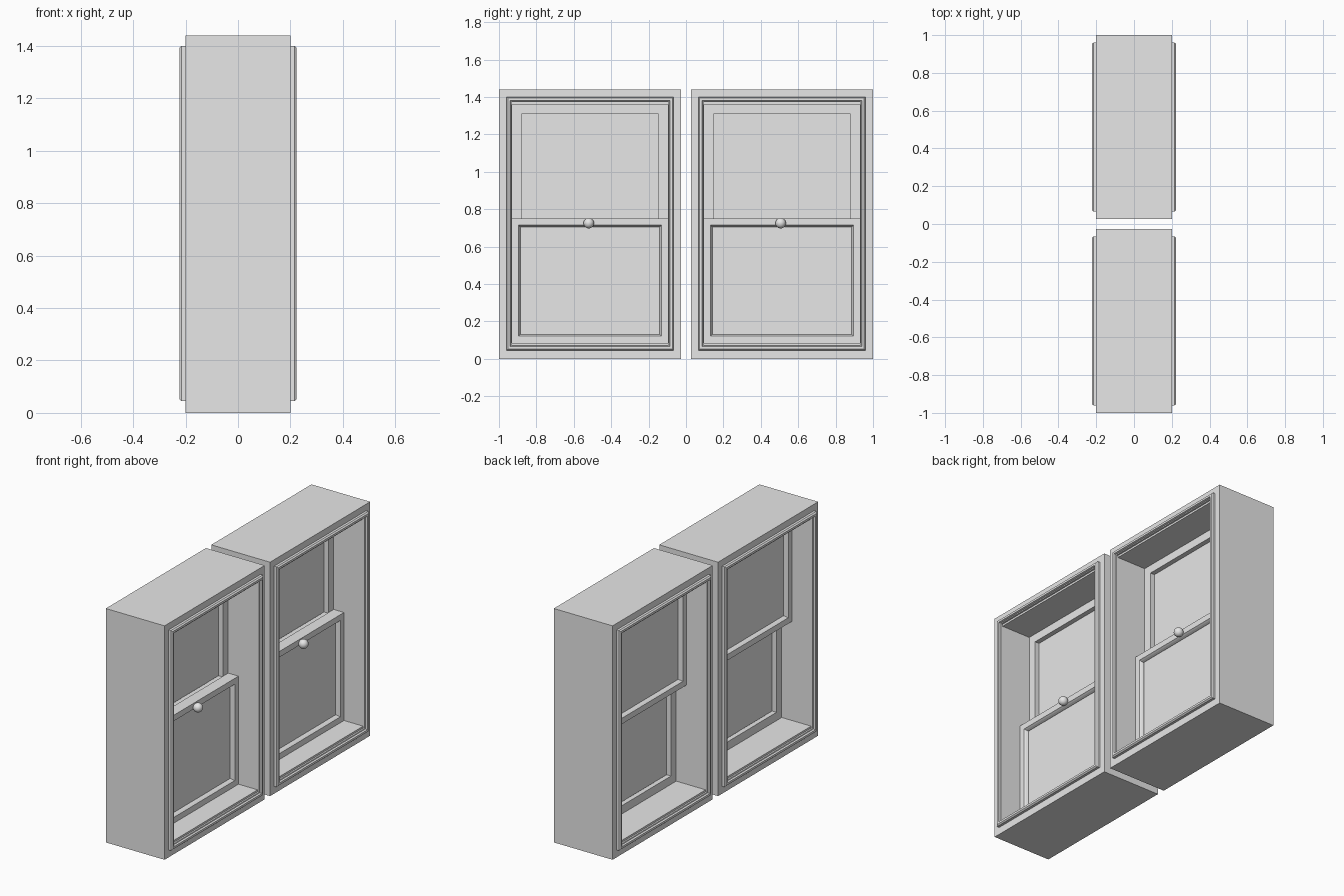
import bpy, bmesh
from mathutils import Vector

cube = bpy.data.objects.get("Cube")
if cube:
    bpy.data.objects.remove(cube, do_unlink=True)

grey = bpy.data.materials.new("light grey")
grey.use_nodes = True
grey.diffuse_color = (0.8, 0.8, 0.8, 1)
grey.node_tree.nodes["Principled BSDF"].inputs["Base Color"].default_value = grey.diffuse_color


def finish(name, bm):
    bmesh.ops.recalc_face_normals(bm, faces=bm.faces)
    mesh = bpy.data.meshes.new(name)
    bm.to_mesh(mesh)
    bm.free()
    mesh.materials.append(grey)
    obj = bpy.data.objects.new(name, mesh)
    bpy.context.collection.objects.link(obj)
    return obj


def ring(name, y, rect, profile):
    """Sweep a closed profile of (inset, x) around a rectangle (half width, bottom, top)."""
    half, low, high = rect
    bm = bmesh.new()
    loops = []
    for inset, x in profile:
        w, b, t = half - inset, low + inset, high - inset
        loops.append([bm.verts.new((x, y + s * w, z))
                      for s, z in ((-1, b), (1, b), (1, t), (-1, t))])
    for i, a in enumerate(loops):
        c = loops[(i + 1) % len(loops)]
        for k in range(4):
            n = (k + 1) % 4
            bm.faces.new((a[k], a[n], c[n], c[k]))
    return finish(name, bm)


def box(name, centre, size):
    bm = bmesh.new()
    bmesh.ops.create_cube(bm, size=1)
    bmesh.ops.scale(bm, vec=size, verts=bm.verts)
    bmesh.ops.translate(bm, vec=centre, verts=bm.verts)
    return finish(name, bm)


def sash(name, y, low, high, side):
    """Sash with a sloped glazing bead on its outer side and a square rebate inside."""
    rect = (0.418, low, high)
    profile = [(0, 0), (0, 0.07), (0.036, 0.07), (0.042, 0.06),
               (0.046, 0.05), (0.046, 0.03), (0.051, 0.03), (0.051, 0)]
    ring(name + "_frame", y, rect, [(i, side * x) for i, x in profile])
    box(name + "_glass", (side * 0.04, y, (low + high) / 2),
        (0.01, 0.75, high - low - 0.085))


def knob(name, y):
    bm = bmesh.new()
    bmesh.ops.create_uvsphere(bm, u_segments=24, v_segments=16, radius=0.028)
    bmesh.ops.translate(bm, vec=Vector((0.092, y, 0.725)), verts=bm.verts)
    for f in bm.faces:
        f.smooth = True
    finish(name, bm)


for label, y in (("front", -0.513), ("back", 0.513)):
    # Deep outer casing
    ring(label + "_casing", y, (0.487, 0, 1.44),
         [(0, -0.2), (0, 0.2), (0.069, 0.2), (0.069, -0.2)])
    # Bevelled trim on both faces
    for side, word in ((1, "left"), (-1, "right")):
        section = [(0, 0.19), (0, 0.215), (0.007, 0.223), (0.02, 0.223),
                   (0.023, 0.212), (0.028, 0.21), (0.028, 0.19)]
        ring(f"{label}_{word}_trim", y, (0.447, 0.045, 1.4),
             [(i, side * x) for i, x in section])
    # Close the margins between casing and sashes
    ring(label + "_jamb_lining", y, (0.425, 0.06, 1.38),
         [(0, -0.2), (0, 0.2), (0.007, 0.2), (0.007, -0.2)])
    box(label + "_sill", (0, y, 0.075), (0.4, 0.84, 0.02))
    box(label + "_head", (0, y, 1.368), (0.4, 0.84, 0.016))
    # Sliding sashes and handle
    sash(label + "_lower_sash", y, 0.085, 0.75, 1)
    sash(label + "_upper_sash", y, 0.695, 1.36, -1)
    knob(label + "_knob", y - 0.007)
